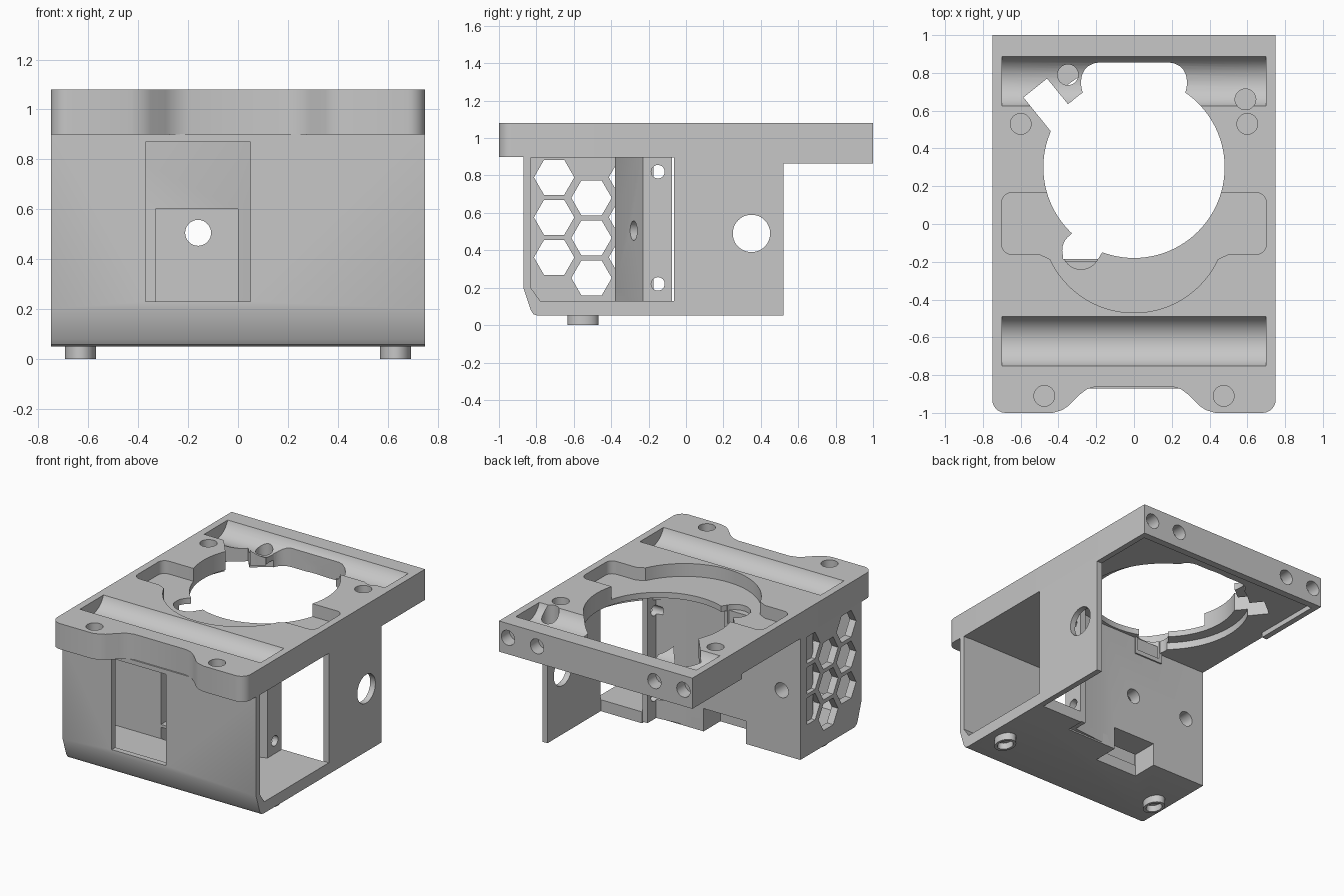
import bpy, bmesh
from math import sin, cos, radians
from mathutils import Vector

cube = bpy.data.objects.get("Cube")
if cube:
    bpy.data.objects.remove(cube, do_unlink=True)

grey = bpy.data.materials.new("light_grey_plastic")
grey.use_nodes = True
colour = (0.57, 0.57, 0.57, 1)
grey.diffuse_color = colour
grey.node_tree.nodes["Principled BSDF"].inputs["Base Color"].default_value = colour


def prism(name, pts, axis, lo, hi):
    """Extrude a flat outline along one axis."""
    place = {"x": lambda u, v, w: (w, u, v),
             "y": lambda u, v, w: (u, w, v),
             "z": lambda u, v, w: (u, v, w)}[axis]
    bm = bmesh.new()
    a = [bm.verts.new(place(u, v, lo)) for u, v in pts]
    b = [bm.verts.new(place(u, v, hi)) for u, v in pts]
    bm.faces.new(a)
    bm.faces.new(b[::-1])
    n = len(pts)
    for i in range(n):
        j = (i + 1) % n
        bm.faces.new((a[i], b[i], b[j], a[j]))
    bmesh.ops.recalc_face_normals(bm, faces=bm.faces)
    me = bpy.data.meshes.new(name)
    bm.to_mesh(me)
    bm.free()
    me.materials.append(grey)
    ob = bpy.data.objects.new(name, me)
    bpy.context.collection.objects.link(ob)
    return ob


def arc(cx, cy, r, start=0, end=360, n=32):
    full = abs(end - start) == 360
    steps = n if full else n - 1
    return [(cx + r * cos(radians(start + (end - start) * i / steps)),
             cy + r * sin(radians(start + (end - start) * i / steps))) for i in range(n)]


def rect(x0, x1, y0, y1, r=0):
    if not r:
        return [(x0, y0), (x1, y0), (x1, y1), (x0, y1)]
    return (arc(x1 - r, y1 - r, r, 0, 90, 6) + arc(x0 + r, y1 - r, r, 90, 180, 6)
            + arc(x0 + r, y0 + r, r, 180, 270, 6) + arc(x1 - r, y0 + r, r, 270, 360, 6))


def cut(ob, *spec):
    """Subtract an extruded outline (or a ready cutter object) from a part."""
    tool = spec[0] if len(spec) == 1 else prism("cutter", *spec)
    tool.hide_render = True
    mod = ob.modifiers.new("cut", "BOOLEAN")
    mod.operation, mod.solver, mod.object = "DIFFERENCE", "EXACT", tool
    bpy.context.view_layer.update()
    dg = bpy.context.evaluated_depsgraph_get()
    ob_mesh = bpy.data.meshes.new_from_object(ob.evaluated_get(dg))
    ob.modifiers.clear()
    ob.data = ob_mesh
    bpy.data.objects.remove(tool, do_unlink=True)


# Top plate with rounded front corners and a front scoop
half = [(0, -0.86), (0.2, -0.86), (0.25, -0.875), (0.29, -0.905), (0.35, -0.965), (0.38, -0.985), (0.43, -1)]
half += arc(0.68, -0.93, 0.07, 270, 360, 8) + [(0.75, 1)]
outline = half + [(-x, y) for x, y in reversed(half[1:])]
plate = prism("top_plate", outline, "z", 0.9, 1.08)

# Shallow pocket: rounded cross bar plus a round front bay
cut(plate, rect(-0.7, 0.7, -0.16, 0.165, 0.05), "z", 0.99, 1.2)
bay = [(-0.5, 0.1), (-0.5, -0.16)] + arc(0, 0.02, 0.49, 205, 335, 36) + [(0.5, -0.16), (0.5, 0.1)]
cut(plate, bay, "z", 0.99, 1.2)

# Rounded troughs across the top
for y in (0.755, -0.62):
    cut(plate, arc(y, 1.13, 0.14, n=48), "x", -0.7, 0.7)

# Main opening with a round relief below, rear notch, angled slot and side notch
cut(plate, arc(0, 0.3, 0.56, n=96), "z", 0.8, 0.95)
cut(plate, arc(0, 0.3, 0.48, n=96), "z", 0.8, 1.2)
cut(plate, rect(-0.28, 0.28, 0.64, 0.855, 0.095), "z", 0.8, 1.2)
cut(plate, rect(-0.26, 0.26, 0.55, 0.72), "z", 0.8, 1.2)
cut(plate, [(-0.44, 0.49), (-0.585, 0.67), (-0.46, 0.77), (-0.35, 0.635),
            (-0.265, 0.695), (-0.1, 0.6), (-0.3, 0.4)], "z", 0.8, 1.2)
cut(plate, [(-0.33, -0.05), (-0.375, -0.12), (-0.375, -0.185), (-0.19, -0.185),
            (-0.165, -0.145), (-0.1, 0)], "z", 0.8, 1.2)
cut(plate, arc(-0.28, -0.14, 0.1), "z", 0.8, 1.2)

# Screw holes in the top and in the rear edge
for x, y, floor in ((0.6, 0.53, 0.95), (-0.6, 0.53, 0.95), (0.475, -0.91, 0.92),
                    (-0.475, -0.91, 0.92), (0.59, 0.66, 0.94), (-0.35, 0.79, 0.94)):
    cut(plate, arc(x, y, 0.055), "z", floor, 1.2)
for x in (-0.68, -0.455, 0.455, 0.68):
    cut(plate, arc(x, 0.98, 0.052), "y", 0.91, 1.1)

# Rim hanging below the rear of the plate
for name, box in (("rear_rim", rect(-0.75, 0.75, 0.95, 1)),
                  ("left_rim", rect(0.71, 0.75, 0.5, 1)),
                  ("right_rim", rect(-0.75, -0.71, 0.45, 1))):
    prism(name, box, "z", 0.865, 0.902)

# Half-round cup hanging below the side notch
cup = prism("half_round_cup", arc(-0.28, -0.14, 0.12, 202, 338, 24), "z", 0.83, 0.96)
cut(cup, arc(-0.28, -0.14, 0.1), "z", 0.86, 1.2)

# Front wall and floor in one shell with a chamfered lower edge
front_edge = [(-0.87, 0.902), (-0.87, 0.2), (-0.83, 0.08), (-0.815, 0.058), (-0.79, 0.05)]
shell = prism("front_wall_and_floor", front_edge + [(-0.195, 0.05), (-0.195, 0.13),
              (-0.78, 0.13), (-0.83, 0.2), (-0.83, 0.902)], "x", -0.75, 0.75)
cut(shell, rect(-0.37, 0.05, 0.23, 0.87), "y", -1, -0.7)
cut(shell, rect(-0.33, 0, 0, 0.21), "y", -0.38, -0.1)
prism("floor_extension", rect(0.39, 0.74, -0.24, -0.07), "z", 0.05, 0.13)

# Left wall with a large window and a round hole
left_wall = prism("left_wall", front_edge + [(0.52, 0.05), (0.52, 0.902)], "x", 0.71, 0.75)
cut(left_wall, rect(-0.83, -0.065, 0.13, 0.897), "x", 0.6, 0.9)
cut(left_wall, arc(0.35, 0.49, 0.1, n=48), "x", 0.6, 0.9)

# Right wall with a honeycomb grille
right_wall = prism("right_wall", front_edge + [(-0.195, 0.05), (-0.195, 0.902)], "x", -0.75, -0.7)
for y, top in ((-0.705, 0.79), (-0.505, 0.68), (-0.305, 0.79)):
    for row in range(3):
        cell = [(min(u, -0.27), v) for u, v in arc(y, top - 0.214 * row, 0.108, n=6)]
        cut(right_wall, cell, "x", -0.9, -0.6)

# Rear wall with angled panel and mounting flange
plan = [(-0.72, -0.38), (0, -0.38), (0.39, -0.23), (0.39, -0.075), (0.35, -0.075),
        (0.35, -0.17), (0.1, -0.195), (-0.72, -0.195)]
rear_wall = prism("rear_wall", plan, "z", 0.06, 0.952)
prism("rear_wall_end", rect(-0.745, -0.7, -0.26, -0.195), "z", 0.06, 0.902)
cut(rear_wall, rect(-0.33, 0, 0.23, 0.6), "y", -0.5, -0.28)
cut(rear_wall, rect(-0.33, 0, 0, 0.21), "y", -0.39, -0.1)
for x, z in ((-0.16, 0.505), (-0.605, 0.5)):
    cut(rear_wall, arc(x, z, 0.052), "y", -0.34 if x < -0.5 else -0.5, 0)
for z in (0.82, 0.22):
    cut(rear_wall, arc(-0.15, z, 0.036), "x", 0.3, 0.5)

# Angled screw hole in the slanted panel
drill = prism("cutter", arc(0, 0, 0.052), "z", -0.06, 0.06)
drill.rotation_mode = "QUATERNION"
drill.rotation_quaternion = Vector((0.36, -0.93, 0)).to_track_quat("Z", "Y")
drill.location = (0.26, -0.28, 0.505)
cut(rear_wall, drill)

# Hollow oval feet
for side, x in (("left", 0.632), ("right", -0.632)):
    outer, inner = ([(x + 0.75 * u, -0.55 + v) for u, v in arc(0, 0, r)] for r in (0.083, 0.06))
    foot = prism(side + "_foot", outer, "z", 0, 0.06)
    cut(foot, inner, "z", -0.1, 0.045)

# Smooth the curved faces and keep the edges crisp
for ob in bpy.context.view_layer.objects:
    ob.select_set(ob.type == "MESH" and grey.name in ob.data.materials)
bpy.context.view_layer.objects.active = plate
bpy.ops.object.shade_smooth_by_angle(angle=radians(30))
